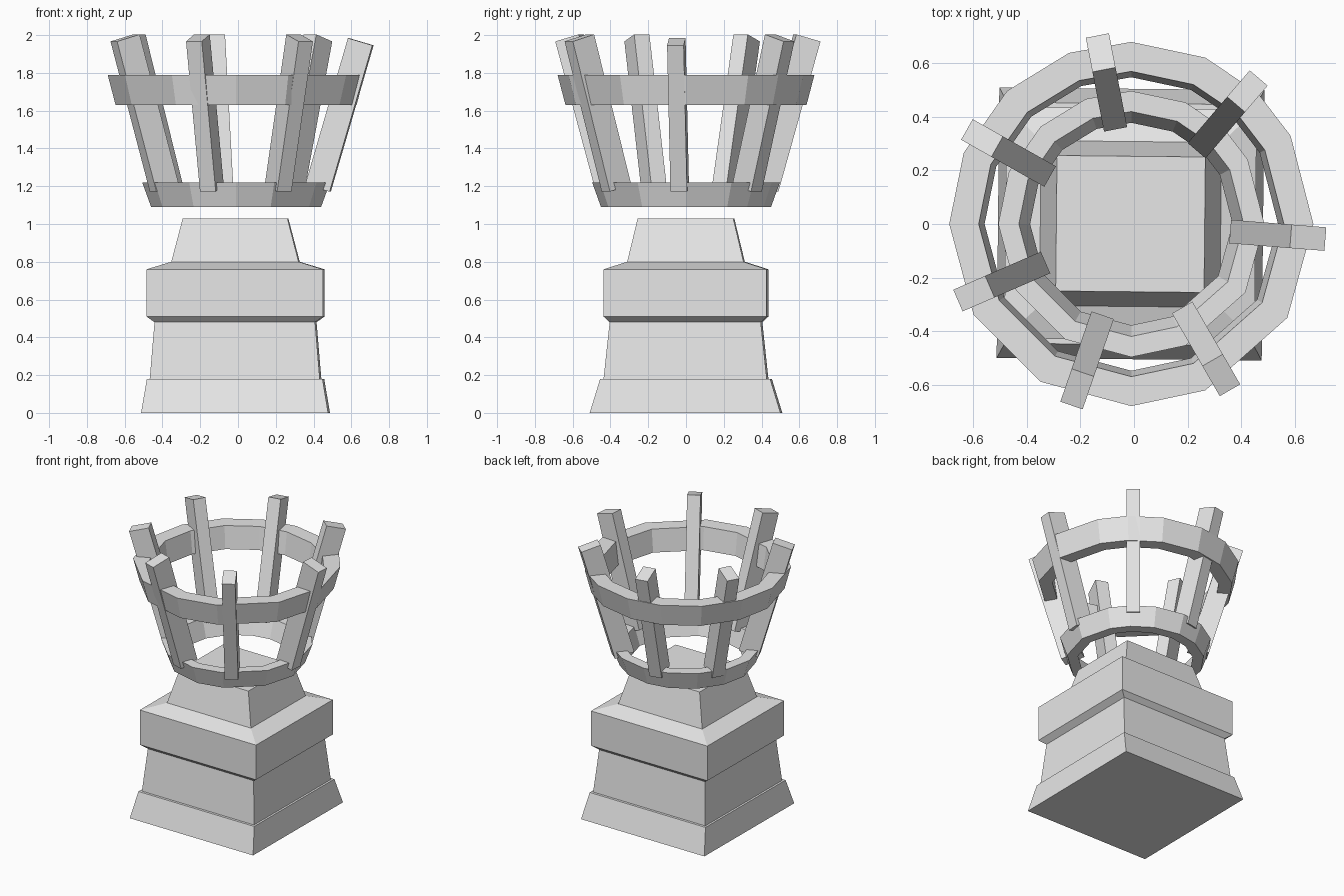
import bpy, bmesh
from math import radians, sin, cos
from mathutils import Matrix, Vector

cube = bpy.data.objects.get("Cube")
if cube:
    bpy.data.objects.remove(cube, do_unlink=True)

stone = bpy.data.materials.new("light_grey")
stone.use_nodes = True
GREY = (0.8, 0.8, 0.8, 1)
stone.diffuse_color = GREY
stone.node_tree.nodes["Principled BSDF"].inputs["Base Color"].default_value = GREY


def finish(name, bm):
    """Turn a bmesh into a flat-shaded object."""
    bmesh.ops.recalc_face_normals(bm, faces=bm.faces)
    mesh = bpy.data.meshes.new(name)
    bm.to_mesh(mesh)
    bm.free()
    mesh.materials.append(stone)
    obj = bpy.data.objects.new(name, mesh)
    bpy.context.collection.objects.link(obj)
    return obj


def bridge(bm, a, b):
    """Join two closed vertex loops with quads."""
    n = len(a)
    for i in range(n):
        j = (i + 1) % n
        bm.faces.new((a[i], a[j], b[j], b[i]))


# Square pedestal lofted through rows of (height, half width, half depth)
PEDESTAL = [
    (0, 0.495, 0.505), (0.18, 0.465, 0.45),
    (0.18, 0.45, 0.432), (0.48, 0.425, 0.4),
    (0.51, 0.467, 0.432), (0.76, 0.467, 0.432),
    (0.80, 0.337, 0.308), (1.03, 0.277, 0.253),
]
bm = bmesh.new()
loops = [[bm.verts.new((sx * hx, sy * hy, z))
          for sx, sy in ((-1, -1), (1, -1), (1, 1), (-1, 1))]
         for z, hx, hy in PEDESTAL]
for low, high in zip(loops, loops[1:]):
    bridge(bm, low, high)
bm.faces.new(loops[0])
bm.faces.new(loops[-1])
bm.transform(Matrix.Translation((-0.013, 0, 0)) @ Matrix.Rotation(-0.01, 4, "Z"))
finish("pedestal", bm)

# Uneven hand-made hoops that flare outwards
HOOP_ANGLES = [0, 29, 46, 66, 90, 110, 133, 157, 180, 210, 240, 270, 294, 329]


def hoop(name, profile):
    bm = bmesh.new()
    rings = [[bm.verts.new((r * cos(radians(a)) - 0.01, r * sin(radians(a)), z))
              for a in HOOP_ANGLES] for r, z in profile]
    for a, b in zip(rings, rings[1:] + rings[:1]):
        bridge(bm, a, b)
    finish(name, bm)


hoop("lower_hoop", [(0.45, 1.09), (0.497, 1.22), (0.42, 1.22), (0.378, 1.09)])
hoop("upper_hoop", [(0.638, 1.63), (0.68, 1.79), (0.57, 1.79), (0.548, 1.63)])

# Slats leaning outwards around the basket
SLAT_ANGLES = [-4.5, 49.5, 101, 150.5, 203.5, 251, 300]
for number, angle in enumerate(SLAT_ANGLES, 1):
    foot, head = Vector((0.425, 0, 1.19)), Vector((0.652, 0, 1.985))
    if number == 1:
        head.z -= 0.02
    axis = head - foot
    bm = bmesh.new()
    bmesh.ops.create_cube(bm, size=1)
    bm.transform(Matrix.Rotation(radians(angle), 4, "Z")
                 @ Matrix.Translation((foot + head) / 2)
                 @ axis.to_track_quat("Z", "Y").to_matrix().to_4x4()
                 @ Matrix.Diagonal((0.088, 0.135, axis.length, 1)))
    finish(f"slat_{number}", bm)
